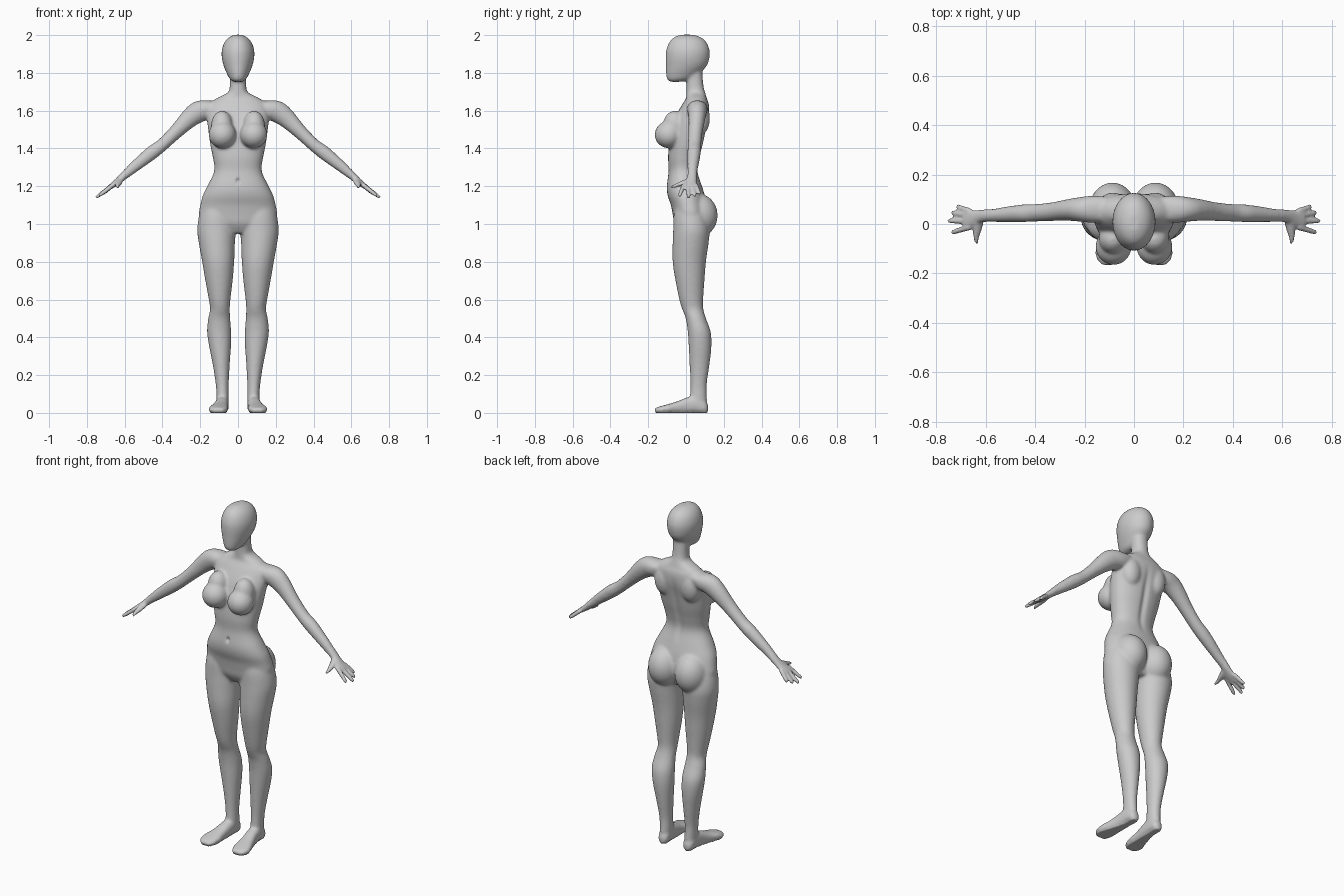
import bpy, bmesh, math
from mathutils import Vector, Matrix

bm = bmesh.new()
X, Y, Z = Vector((1, 0, 0)), Vector((0, 1, 0)), Vector((0, 0, 1))


def spline(rows, steps=4):
    """Smoothly interpolate a short list of section tuples."""
    out = []
    for i in range(len(rows) - 1):
        p = [rows[max(0, min(len(rows) - 1, i + k))] for k in (-1, 0, 1, 2)]
        for s in range(steps):
            t = s / steps
            out.append([0.5 * (2 * b + (c - a) * t + (2 * a - 5 * b + 4 * c - d) * t * t
                               + (3 * b - a - 3 * c + d) * t ** 3) for a, b, c, d in zip(*p)])
    return out + [list(rows[-1])]


def loft(rows, u, v, n=28, power=1.0):
    """Closed skin through (x, y, z, ru, rv) elliptical sections."""
    rings = []
    for x, y, z, ru, rv in spline(rows):
        ring = []
        for k in range(n):
            a = 2 * math.pi * k / n
            c, s = math.cos(a), math.sin(a)
            c, s = math.copysign(abs(c) ** power, c), math.copysign(abs(s) ** power, s)
            ring.append(bm.verts.new(Vector((x, y, z)) + u * (ru * c) + v * (rv * s)))
        rings.append(ring)
    for a, b in zip(rings, rings[1:]):
        for k in range(n):
            bm.faces.new((a[k], a[(k + 1) % n], b[(k + 1) % n], b[k]))
    bm.faces.new(rings[0])
    bm.faces.new(rings[-1])


def ball(loc, scale):
    bmesh.ops.create_uvsphere(bm, u_segments=28, v_segments=18, radius=1,
                              matrix=Matrix.Translation(loc) @ Matrix.Diagonal((*scale, 1)))


def upright(z, x0, x1, y0, y1):
    return ((x0 + x1) / 2, (y0 + y1) / 2, z, (x1 - x0) / 2, (y1 - y0) / 2)


# Torso and neck: height, half width, front, back
torso = [(.95, .10, -.03, .08), (1.0, .185, -.06, .10), (1.05, .207, -.07, .115),
         (1.1, .2, -.08, .11), (1.15, .187, -.097, .10), (1.2, .163, -.102, .085),
         (1.28, .126, -.092, .062), (1.35, .133, -.095, .072), (1.42, .147, -.09, .09),
         (1.5, .158, -.08, .107), (1.57, .165, -.055, .122), (1.63, .155, -.022, .122),
         (1.665, .115, 0, .11), (1.695, .056, .002, .102), (1.73, .044, .002, .093),
         (1.82, .044, .002, .085)]
loft([upright(z, -w, w, f, b) for z, w, f, b in torso], X, Y, 40, .9)

# Head
head = [(1.752, .02, -.08, -.04), (1.765, .042, -.1, .03), (1.80, .061, -.106, .076),
        (1.84, .077, -.107, .112), (1.88, .086, -.108, .124), (1.92, .086, -.105, .125),
        (1.96, .073, -.09, .11), (1.987, .05, -.066, .082), (2.002, .02, -.03, .04)]
loft([upright(z, -w, w, f, b) for z, w, f, b in head], X, Y, 36)

# Limbs: height, inner, outer, front, back
leg = [(1.12, .03, .18, -.05, .08), (1.05, .015, .205, -.065, .11), (.97, .011, .216, -.068, .125),
       (.9, .016, .208, -.071, .12), (.8, .02, .19, -.071, .106), (.7, .028, .173, -.056, .098),
       (.6, .04, .155, -.036, .091), (.55, .043, .148, -.021, .092), (.5, .041, .158, -.002, .106),
       (.43, .036, .164, .009, .131), (.35, .037, .153, .014, .135), (.25, .044, .133, .019, .124),
       (.15, .049, .118, .023, .110), (.08, .049, .114, .02, .111), (.02, .052, .11, .02, .111)]
foot = [(.081, .117, .022, .015, .02), (.081, .1, .03, .03, .034), (.083, .05, .045, .034, .045),
        (.087, 0, .038, .036, .042), (.095, -.05, .028, .042, .032), (.103, -.1, .021, .052, .024),
        (.106, -.14, .016, .047, .018), (.104, -.168, .013, .026, .011)]
arm = [(.11, .06, 1.625, .05, .035), (.165, .06, 1.608, .055, .06), (.215, .059, 1.59, .05, .058),
       (.265, .057, 1.552, .044, .049), (.33, .05, 1.487, .038, .038), (.4, .045, 1.42, .036, .034),
       (.45, .043, 1.382, .036, .037), (.5, .04, 1.342, .033, .034), (.56, .035, 1.293, .028, .028),
       (.615, .032, 1.245, .026, .02), (.65, .022, 1.215, .036, .016), (.685, .02, 1.19, .046, .012)]
# Fingers: root y, tip x, tip y, tip z
fingers = [(.052, .718, .07, 1.158), (.032, .738, .046, 1.147), (.01, .752, .013, 1.139),
           (-.013, .738, -.033, 1.147)]

for s in (1, -1):
    flip = lambda rows: [(s * r[0], *r[1:]) for r in rows]
    loft(flip([upright(*r) for r in leg]), X, Y)
    loft(flip(foot), X, Z, 28, .8)
    loft(flip(arm), Y, Vector((.64 * s, 0, .77)))
    for ry, tx, ty, tz in fingers:
        loft(flip([(.66, ry, 1.208, .012, .012), ((.66 + tx) / 2, (ry + ty) / 2, (1.208 + tz) / 2, .012, .012),
                   (tx - .006, ty, tz + .005, .010, .009), (tx, ty, tz, .005, .005)]),
             Y, Vector((.64 * s, 0, .77)), 14)
    # Thumb
    loft(flip([(.625, .02, 1.235, .02, .014), (.632, -.02, 1.216, .018, .014),
               (.638, -.055, 1.203, .012, .011), (.636, -.082, 1.194, .006, .006)]), X, Z, 14)
    # Breast, with a slope into the upper chest
    ball((s * .083, -.092, 1.473), (.073, .074, .072))
    ball((s * .085, -.06, 1.52), (.058, .062, .08))
    # Buttock
    ball((s * .087, .065, 1.045), (.093, .103, .115))
    # Shoulder blade
    ball((s * .085, .075, 1.56), (.06, .052, .09))

for v in bm.verts:
    v.co.z = max(v.co.z, 0)
bmesh.ops.recalc_face_normals(bm, faces=bm.faces[:])
mesh = bpy.data.meshes.new("body")
bm.to_mesh(mesh)
bm.free()
body = bpy.data.objects.new("body", mesh)
bpy.context.collection.objects.link(body)
bpy.context.view_layer.objects.active = body
body.select_set(True)

# Fuse the parts into one skin
fuse = body.modifiers.new("fuse", 'REMESH')
fuse.mode = 'VOXEL'
fuse.voxel_size = .0065
bpy.ops.object.modifier_apply(modifier=fuse.name)

# Blend the joins, more gently on the hands
soft = body.vertex_groups.new(name="soft")
for v in body.data.vertices:
    soft.add([v.index], 1 if abs(v.co.x) < .6 else .25, 'REPLACE')
blend = body.modifiers.new("blend", 'SMOOTH')
blend.factor, blend.iterations, blend.vertex_group = .5, 18, "soft"
bpy.ops.object.modifier_apply(modifier=blend.name)

# Spine groove, navel and flat soles
for v in body.data.vertices:
    x, y, z = v.co
    if y > .03 and 1.2 < z < 1.62:
        v.co.y -= .01 * math.exp(-(x / .018) ** 2) * math.sin(math.pi * (z - 1.2) / .42)
    if y < -.05 and abs(x) < .05:
        v.co.y += .014 * math.exp(-(x / .008) ** 2 - ((z - 1.228) / .013) ** 2)
    if z < .006:
        v.co.z = 0
bpy.ops.object.shade_smooth()
